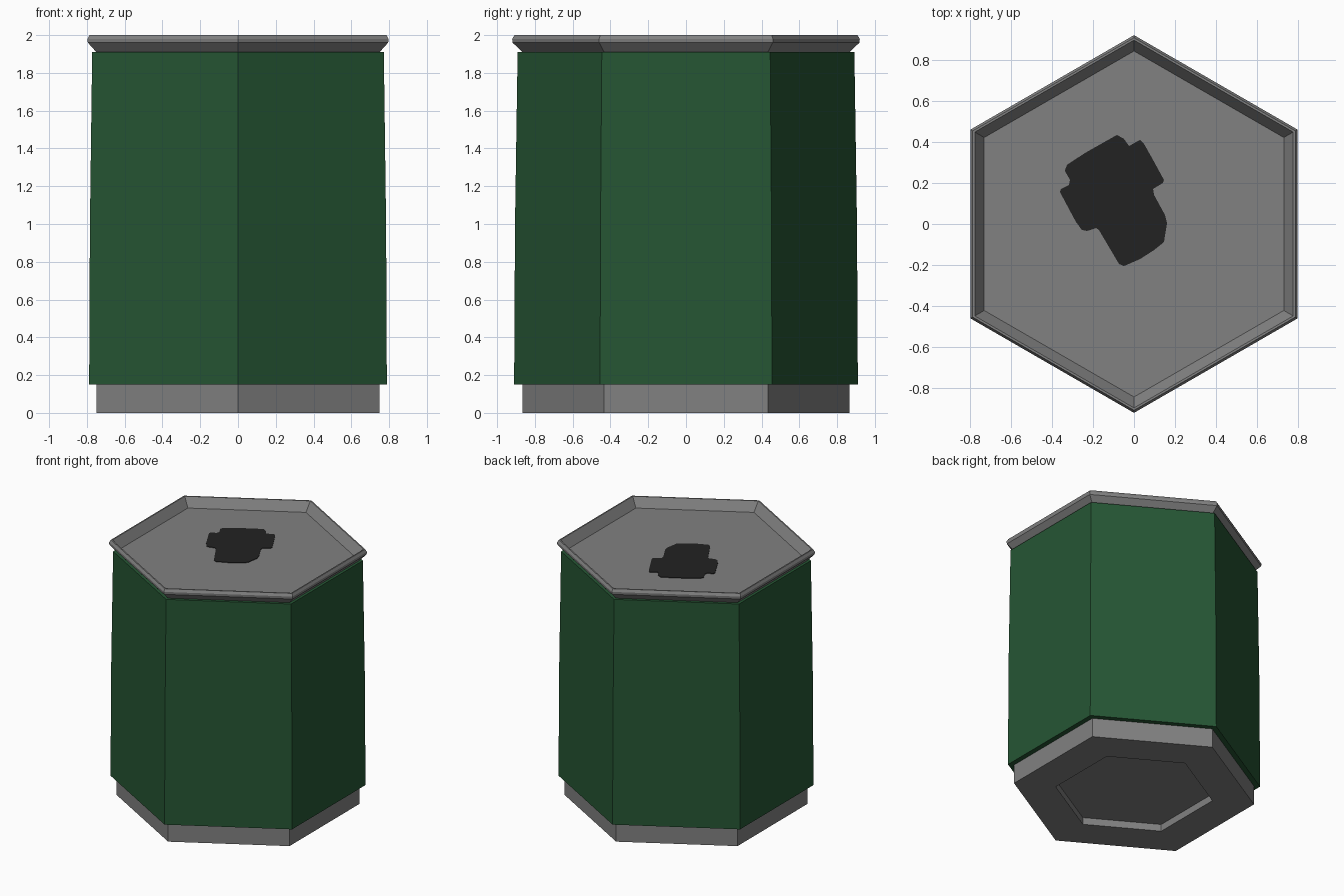
import bpy, bmesh, math

if "Cube" in bpy.data.objects:
    bpy.data.objects.remove(bpy.data.objects["Cube"])


def material(name, rgb):
    m = bpy.data.materials.new(name)
    m.diffuse_color = (*rgb, 1.0)
    m.use_nodes = True
    m.node_tree.nodes["Principled BSDF"].inputs["Base Color"].default_value = m.diffuse_color
    return m


GREY = material("grey_metal", (0.22, 0.22, 0.22))
GREEN = material("dark_green", (0.019, 0.092, 0.034))
BLACK = material("black_stain", (0.016, 0.016, 0.016))


def finish(bm, name, mat):
    mesh = bpy.data.meshes.new(name)
    bm.to_mesh(mesh)
    bm.free()
    mesh.materials.append(mat)
    ob = bpy.data.objects.new(name, mesh)
    bpy.context.collection.objects.link(ob)
    return ob


def hex_lathe(name, profile, mat, cap_start=False, cap_end=False):
    """Hexagonal rings from (apothem, z) points, ordered bottom-outside upwards."""
    bm = bmesh.new()
    rings = []
    for apothem, z in profile:
        r = apothem / math.cos(math.pi / 6)
        rings.append([bm.verts.new((r * math.cos(math.pi / 6 + k * math.pi / 3),
                                    r * math.sin(math.pi / 6 + k * math.pi / 3), z))
                      for k in range(6)])
    for a, b in zip(rings, rings[1:]):
        for k in range(6):
            n = (k + 1) % 6
            bm.faces.new((a[k], a[n], b[n], b[k]))
    if cap_start:
        bm.faces.new(rings[0][::-1])
    if cap_end:
        bm.faces.new(rings[-1])
    return finish(bm, name, mat)


# Base plinth with a shallow hexagonal recess underneath
hex_lathe("base", [(0.49, 0.055), (0.49, 0.0), (0.75, 0.0), (0.75, 0.15)],
          GREY, cap_start=True)

# Slightly tapering green body, with its underside and top ledges
hex_lathe("body", [(0.75, 0.15), (0.788, 0.15), (0.784, 1.0), (0.772, 1.91), (0.75, 1.91)], GREEN)

# Flared rim and sunken lid
hex_lathe("rim_and_lid", [(0.75, 1.91), (0.795, 1.96), (0.797, 1.98), (0.786, 2.0),
                          (0.776, 2.0), (0.73, 1.93)], GREY, cap_end=True)

# Irregular stain on the lid, a thin plate
outline = [(-.083, .434), (-.049, .415), (-.024, .380), (.029, .410), (.049, .390),
           (.093, .312), (.146, .215), (.141, .200), (.093, .171), (.098, .141),
           (.151, .044), (.161, .005), (.146, -.088), (.098, -.127), (.029, -.171),
           (-.049, -.205), (-.073, -.195), (-.171, -.029), (-.185, -.020),
           (-.229, -.034), (-.254, -.029), (-.283, .010), (-.361, .156),
           (-.356, .171), (-.317, .190), (-.312, .215), (-.337, .259),
           (-.327, .288), (-.239, .346), (-.117, .415)]
bm = bmesh.new()
top = [bm.verts.new((x, y, 1.934)) for x, y in reversed(outline)]
low = [bm.verts.new((x, y, 1.93)) for x, y in reversed(outline)]
bm.faces.new(top)
for i in range(len(top)):
    j = (i + 1) % len(top)
    bm.faces.new((low[i], low[j], top[j], top[i]))
finish(bm, "lid_stain", BLACK)
